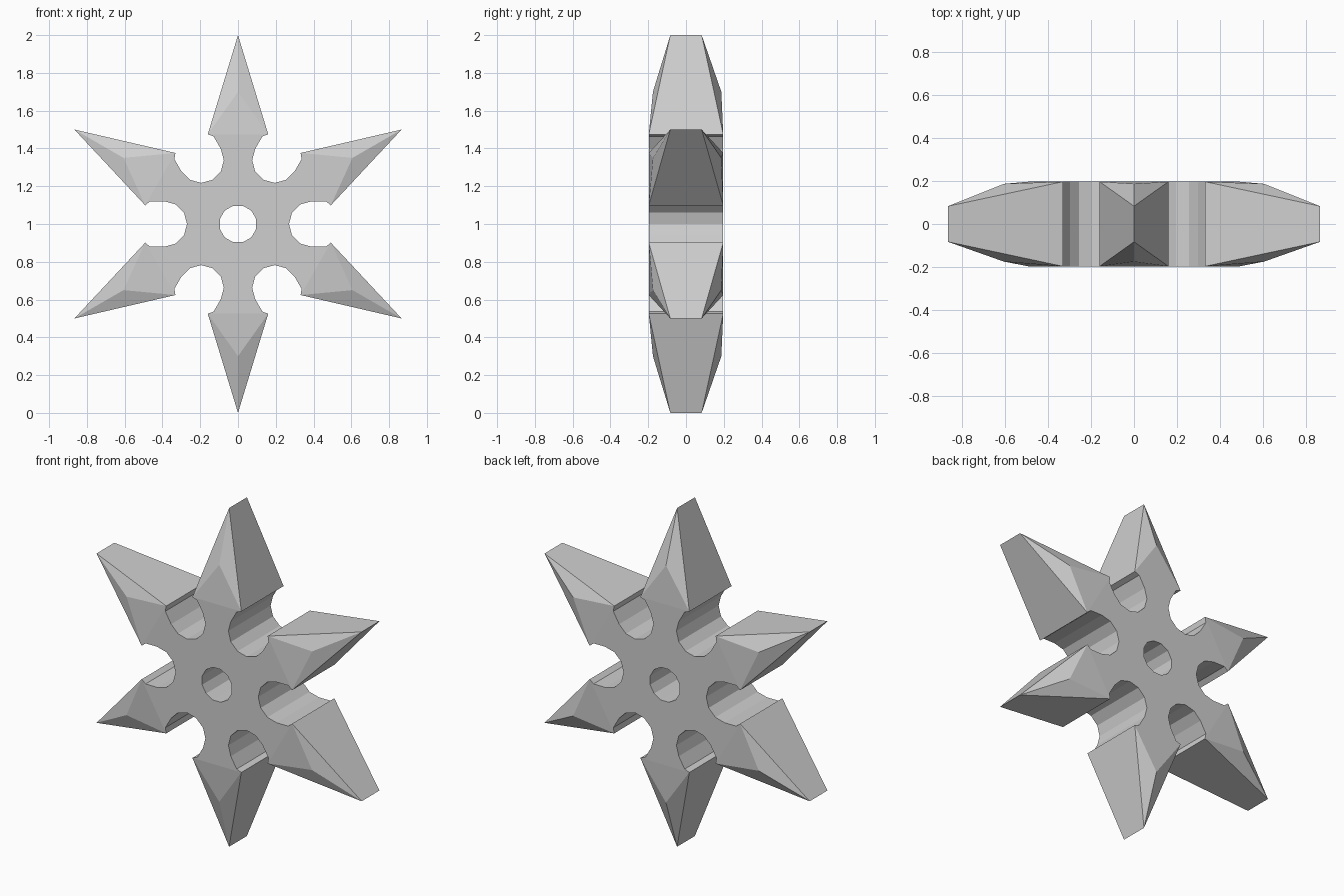
import bpy, bmesh
from math import sin, cos, radians
from mathutils import Matrix, Vector

cube = bpy.data.objects.get("Cube")
if cube:
    bpy.data.objects.remove(cube)

ARMS = 6
HALF = 0.197          # half thickness of the star
CENTRE = Vector((0, 0, 1))
BASE_W, BASE_R = 0.16, 0.475   # half width and radius of a blade's base

steel = bpy.data.materials.new("steel_grey")
steel.use_nodes = True
colour = (0.62, 0.62, 0.62, 1)
steel.diffuse_color = colour
steel.node_tree.nodes["Principled BSDF"].inputs["Base Color"].default_value = colour


def polar(r, deg):
    return Vector((r * cos(radians(deg)), 0, r * sin(radians(deg))))


def spin(p, deg):
    return Matrix.Rotation(radians(-deg), 3, 'Y') @ p


def finish(bm, name):
    bmesh.ops.recalc_face_normals(bm, faces=bm.faces)
    mesh = bpy.data.meshes.new(name)
    bm.to_mesh(mesh)
    bm.free()
    mesh.materials.append(steel)
    return mesh


def add(name, mesh, deg=0):
    obj = bpy.data.objects.new(name, mesh)
    obj.location = CENTRE
    obj.rotation_euler.y = radians(-deg)
    bpy.context.collection.objects.link(obj)


# Hub outline: a round notch between each pair of blades
notch_mid = Vector((0.39, 0, 0))
corner = spin(Vector((BASE_W, 0, BASE_R)), -60)
lip = Vector((0.466, 0, 0.12))
notch = [corner, lip] + [notch_mid + polar(0.12, a) for a in range(90, 271, 30)]
notch += [Vector((p.x, 0, -p.z)) for p in (lip, corner)]
notch.reverse()
outline = [spin(p, 60 * i) for i in range(ARMS) for p in notch]
hole = [polar(0.1, 30 * i + 15) for i in range(12)]

bm = bmesh.new()
sides = []
for y in (-HALF, HALF):
    loops, edges = [], []
    for pts in (outline, hole):
        vs = [bm.verts.new((p.x, y, p.z)) for p in pts]
        edges += [bm.edges.new((vs[i - 1], vs[i])) for i in range(len(vs))]
        loops.append(vs)
    bmesh.ops.triangle_fill(bm, use_beauty=True, use_dissolve=False, edges=edges,
                            normal=(0, -1 if y < 0 else 1, 0))
    sides.append(loops)
for k in range(2):
    a, b = sides[0][k], sides[1][k]
    for i in range(len(a)):
        # leave the hub open where a blade joins it
        if k == 0 and i % len(notch) == 0:
            continue
        bm.faces.new((a[i - 1], a[i], b[i], b[i - 1]))
add("hub", finish(bm, "hub"))

# Blade: tapered sides, a low pyramid facet on each face, a chisel tip
bm = bmesh.new()
left, right, tip, ridge = [], [], [], []
for s, ridge_y in ((-1, 0.175), (1, 0.187)):
    left.append(bm.verts.new((-BASE_W, s * HALF, BASE_R)))
    right.append(bm.verts.new((BASE_W, s * HALF, BASE_R)))
    tip.append(bm.verts.new((0, s * 0.083, 1)))
    ridge.append(bm.verts.new((0, s * ridge_y, 0.7)))
for l, r, t, m in zip(left, right, tip, ridge):
    for face in ((l, r, m), (r, t, m), (t, l, m)):
        bm.faces.new(face)
for edge in (left, right):
    bm.faces.new((edge[0], edge[1], tip[1], tip[0]))
blade = finish(bm, "blade")
for i in range(ARMS):
    add(f"blade_{i + 1}", blade, 60 * i)
